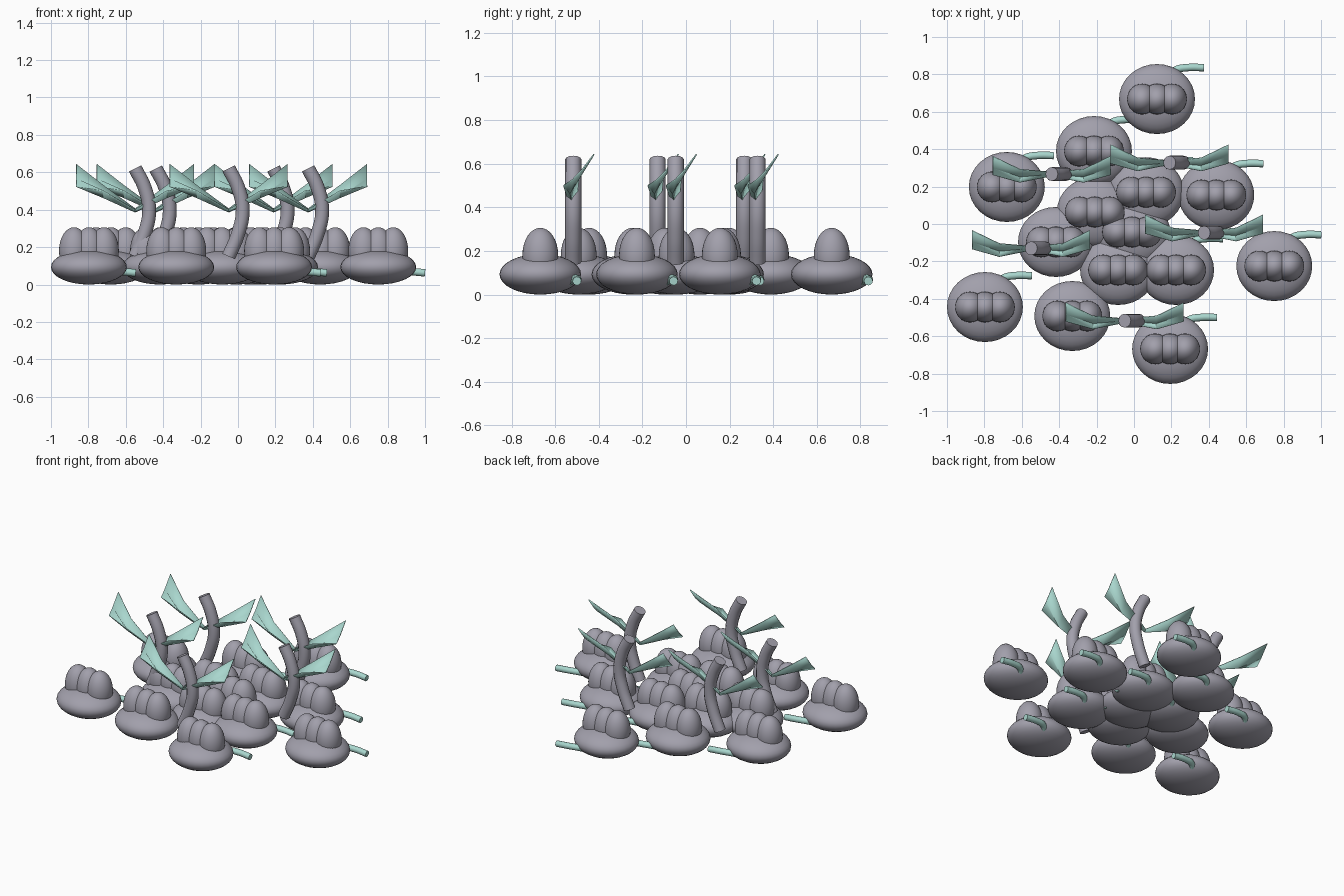
import bpy
from mathutils import Vector

cube = bpy.data.objects.get("Cube")
if cube:
    bpy.data.objects.remove(cube, do_unlink=True)


def material(name, color):
    m = bpy.data.materials.new(name)
    m.use_nodes = True
    m.diffuse_color = color
    m.node_tree.nodes["Principled BSDF"].inputs["Base Color"].default_value = color
    return m


GREY = material("lavender_grey", (0.36, 0.35, 0.41, 1))
MINT = material("pale_mint", (0.40, 0.68, 0.62, 1))


def finish(obj, name, mat, angle=0.7):
    obj.name = name
    obj.data.materials.append(mat)
    bpy.ops.object.select_all(action="DESELECT")
    obj.select_set(True)
    bpy.context.view_layer.objects.active = obj
    bpy.ops.object.shade_smooth_by_angle(angle=angle)
    return obj


def ellipsoid(name, center, radii):
    bpy.ops.mesh.primitive_uv_sphere_add(segments=32, ring_count=16, location=center)
    obj = bpy.context.object
    obj.scale = radii
    bpy.ops.object.transform_apply(location=False, rotation=False, scale=True)
    return finish(obj, name, GREY)


def tube(name, origin, points, radius, mat):
    curve = bpy.data.curves.new(name, "CURVE")
    curve.dimensions = "3D"
    curve.bevel_depth = radius
    curve.bevel_resolution = 4
    curve.use_fill_caps = True
    curve.resolution_u = 6
    spline = curve.splines.new("BEZIER")
    spline.bezier_points.add(len(points) - 1)
    for bp, p in zip(spline.bezier_points, points):
        bp.co = p
        bp.handle_left_type = bp.handle_right_type = "AUTO"
    obj = bpy.data.objects.new(name, curve)
    bpy.context.collection.objects.link(obj)
    obj.location = origin
    bpy.ops.object.select_all(action="DESELECT")
    obj.select_set(True)
    bpy.context.view_layer.objects.active = obj
    bpy.ops.object.convert(target="MESH")
    return finish(bpy.context.object, name, mat)


# Leaf cross-sections from base to tip: front edge, midrib, back edge
LEAF = [
    [(0, -0.01, 0.40), (0, 0, 0.388), (0, 0.01, 0.405)],
    [(0.17, -0.045, 0.50), (0.17, -0.015, 0.465), (0.17, 0.025, 0.53)],
    [(0.315, -0.005, 0.525), (0.315, 0.035, 0.565), (0.315, 0.095, 0.643)],
]


def leaf(name, origin, side):
    verts = [Vector((p[0] * side, p[1], p[2])) for row in LEAF for p in row]
    faces = []
    for r in range(2):
        for c in range(2):
            i = r * 3 + c
            f = (i, i + 3, i + 4, i + 1)
            faces.append(f if side > 0 else f[::-1])
    mesh = bpy.data.meshes.new(name)
    mesh.from_pydata(verts, [], faces)
    obj = bpy.data.objects.new(name, mesh)
    bpy.context.collection.objects.link(obj)
    obj.location = origin
    solid = obj.modifiers.new("thickness", "SOLIDIFY")
    solid.thickness = 0.006
    solid.offset = 0
    return finish(obj, name, MINT, 0.5)


# Rounded mounds, each with three lobes and a side root
MOUNDS = [(0.123, 0.668), (-0.214, 0.39), (-0.68, 0.198), (0.44, 0.155),
          (0.064, 0.17), (-0.21, 0.064), (-0.417, -0.096), (-0.01, -0.043),
          (-0.085, -0.246), (0.225, -0.246), (0.75, -0.225), (-0.797, -0.444),
          (-0.33, -0.492), (0.193, -0.668)]
ROOT = [(0.06, 0.11, 0.05), (0.10, 0.155, 0.07), (0.16, 0.168, 0.07), (0.25, 0.168, 0.062)]

for n, (x, y) in enumerate(MOUNDS, 1):
    ellipsoid(f"mound_{n}", (x, y, 0.093), (0.203, 0.187, 0.093))
    for k in (-1, 0, 1):
        ellipsoid(f"lobe_{n}_{k + 2}", (x + 0.08 * k, y, 0.18), (0.08, 0.082, 0.126))
    tube(f"root_{n}", (x, y, 0), ROOT, 0.02, MINT)

# Bowed stems, each with a pair of folded leaves
STEMS = [(-0.05, -0.517), (-0.55, -0.13), (0.375, -0.047), (-0.44, 0.267), (0.19, 0.328)]
BOW = [(0, 0, 0.62), (0.05, 0, 0.52), (0.075, 0, 0.395), (0.05, 0, 0.27), (0, 0, 0.15)]

for n, (x, y) in enumerate(STEMS, 1):
    tube(f"stem_{n}", (x, y, 0), BOW, 0.037, GREY)
    leaf(f"right_leaf_{n}", (x, y, 0), -1)
    leaf(f"left_leaf_{n}", (x, y, 0), 1)
